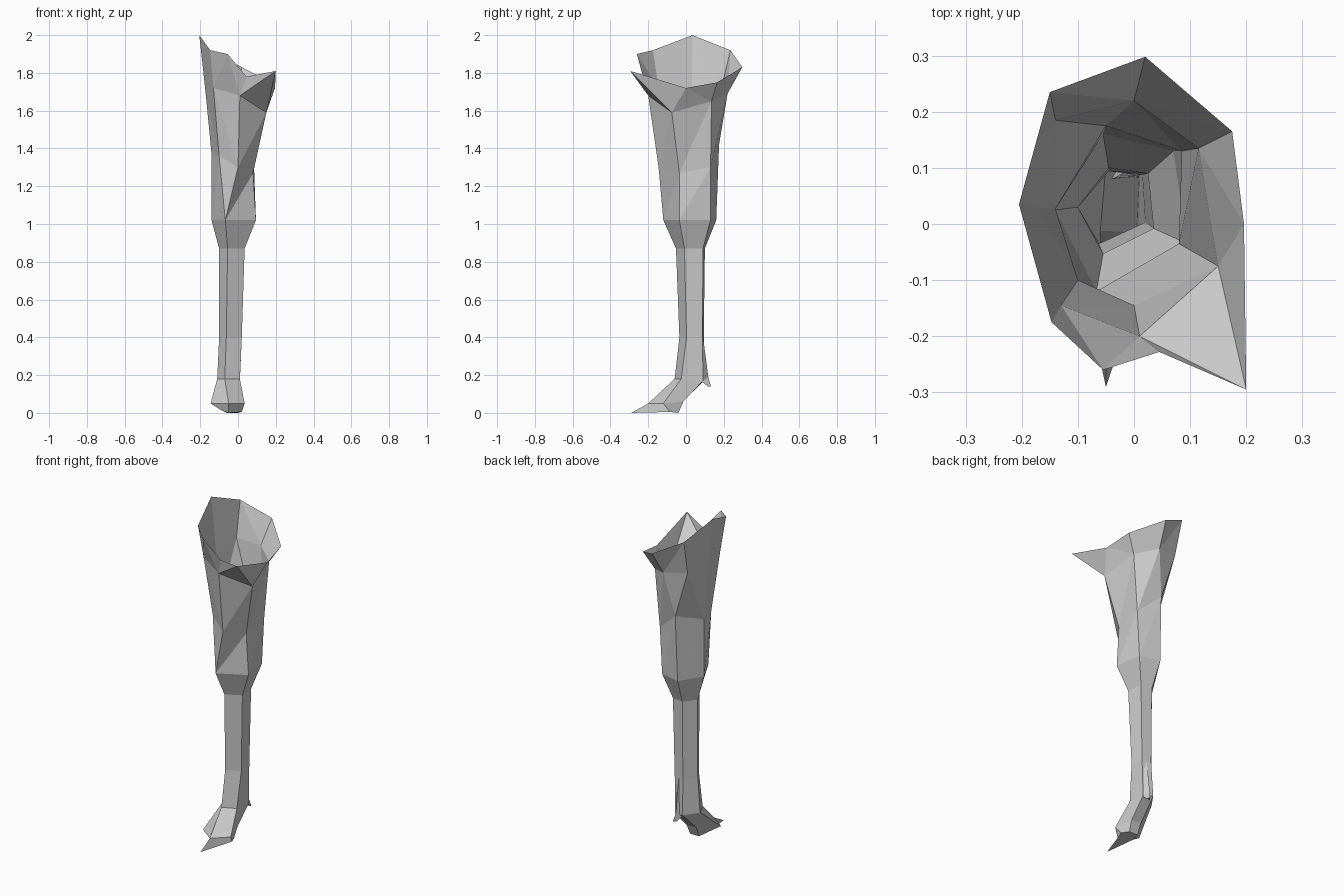
import bpy, bmesh
from math import atan2, pi

if "Cube" in bpy.data.objects:
    bpy.data.objects.remove(bpy.data.objects["Cube"])


def turn(ring):
    """Angle of every point around the ring's centre, measured from its first point."""
    cx = sum(p[0] for p in ring) / len(ring)
    cy = sum(p[1] for p in ring) / len(ring)
    ang = [atan2(p[0] - cx, cy - p[1]) for p in ring]
    return [(a - ang[0]) % (2 * pi) for a in ang] + [2 * pi]


def loft(name, rings, cap=False):
    """Skin a stack of rings (front point first, counter-clockwise), any point counts."""
    bm = bmesh.new()
    rows = [[bm.verts.new(p) for p in ring] for ring in rings]
    turns = [turn(ring) for ring in rings]
    for a, b, ta, tb in zip(rows, rows[1:], turns, turns[1:]):
        i = j = 0
        while i < len(a) or j < len(b):
            a0, a1 = a[i % len(a)], a[(i + 1) % len(a)]
            b0, b1 = b[j % len(b)], b[(j + 1) % len(b)]
            if len(a) == len(b):
                bm.faces.new((a0, b0, b1, a1))
                i, j = i + 1, j + 1
            elif j == len(b) or (i < len(a) and ta[i] + ta[i + 1] < tb[j] + tb[j + 1]):
                bm.faces.new((a0, b0, a1))
                i += 1
            else:
                bm.faces.new((a0, b0, b1))
                j += 1
    if cap:
        bm.faces.new(rows[-1])
    bmesh.ops.recalc_face_normals(bm, faces=bm.faces)
    mesh = bpy.data.meshes.new(name)
    bm.to_mesh(mesh)
    bm.free()
    obj = bpy.data.objects.new(name, mesh)
    bpy.context.collection.objects.link(obj)
    return obj


def flat(section, z):
    return [(x, y, z) for x, y in section]


# Open, flared thigh: ragged rim, two irregular rings, then the knee
rim = [(.045, -.228, 1.78), (.2, -.295, 1.81), (.196, 0, 1.72), (.175, .165, 1.75),
       (.02, .298, 1.83), (-.15, .235, 1.92), (-.205, .035, 2), (-.147, -.175, 1.92),
       (-.055, -.26, 1.9)]
upper = [(.01, -.2, 1.68), (.15, -.075, 1.59), (.115, .135, 1.65), (0, .22, 1.69),
         (-.14, .185, 1.71), (-.172, .03, 1.7), (-.13, -.145, 1.72)]
lower = [(0, -.145, 1.3), (.08, -.035, 1.27), (.085, .13, 1.3), (-.05, .175, 1.42),
         (-.14, .027, 1.37), (-.1, -.1, 1.36)]
knee = flat([(-.067, -.12), (.095, -.035), (.07, .13), (-.055, .16), (-.14, .025)], 1.02)
ankle = [(-.07, -.06, .18), (.01, -.025, .18), (.01, .09, .17), (-.05, .105, .18),
         (-.11, .02, .18)]

# Five-sided shank
shank_top = flat([(-.055, -.053), (.035, -.008), (.025, .09), (-.045, .1), (-.1, .03)], .87)
shank_low = flat([(-.062, -.035), (.02, .003), (.015, .087), (-.045, .094), (-.1, .03)], .4)
loft("leg", [rim, upper, lower, knee, shank_top, shank_low, ankle])

# Pointed foot reaching forward
instep = [(-.05, -.2, .05), (.035, -.12, .05), (.005, -.015, .06), (-.06, -.012, .065),
          (-.145, -.13, .05)]
sole = [(-.05, -.29, 0), (.02, -.085, .005), (0, -.04, 0), (-.06, -.04, 0),
        (-.09, -.11, .015)]
loft("foot", [ankle, instep, sole], cap=True)

# Small dewclaw behind the ankle
loft("dewclaw", [[(-.03, .085, .38), (.01, .083, .38), (-.015, .092, .39)],
                 [(-.04, .08, .17), (.01, .085, .165), (-.015, .118, .19)],
                 [(-.02, .115, .14), (.005, .115, .14), (-.005, .132, .14)]], cap=True)
